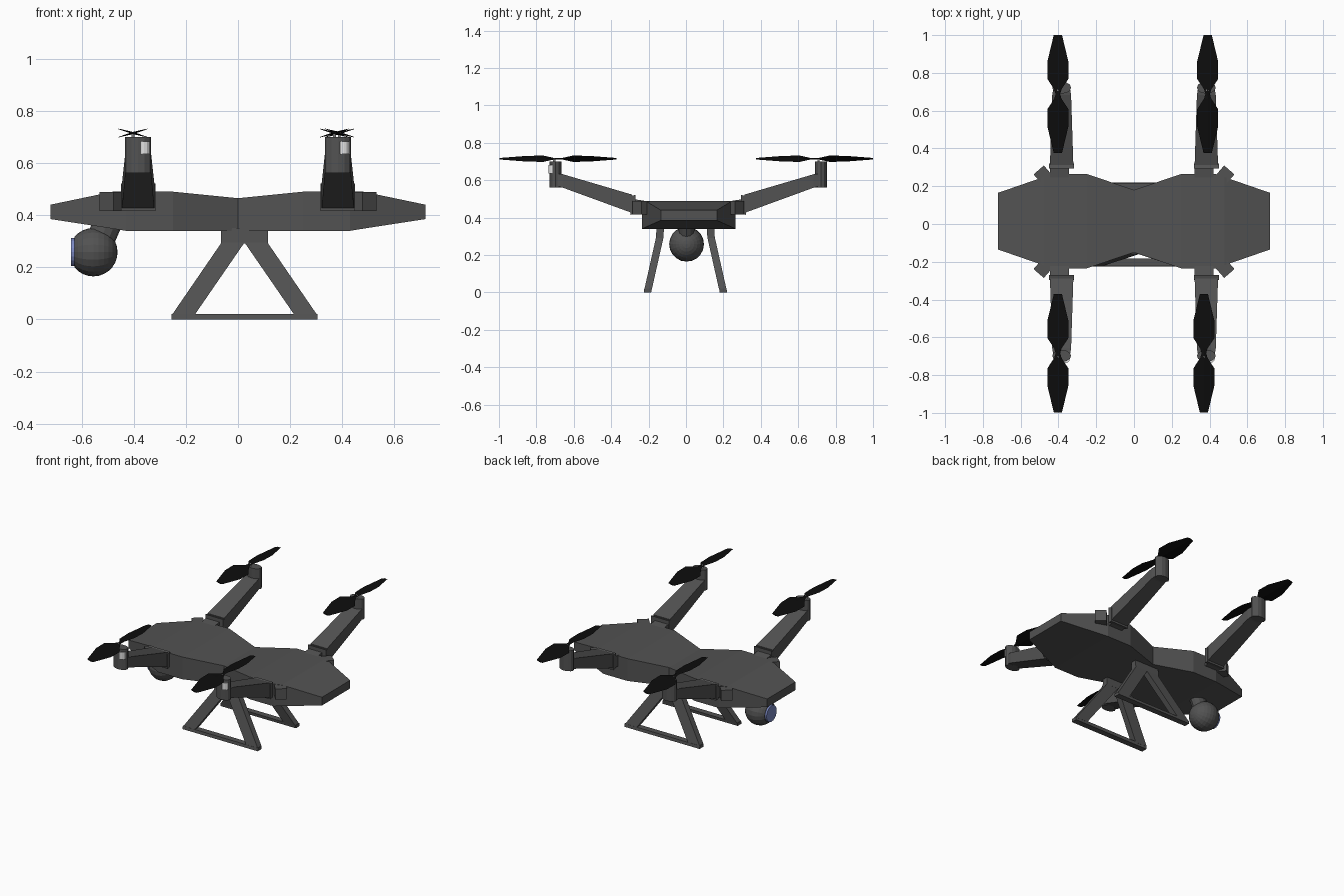
import bpy, bmesh, math
from mathutils import Matrix, Vector

if "Cube" in bpy.data.objects:
    bpy.data.objects.remove(bpy.data.objects["Cube"], do_unlink=True)


def material(name, rgb):
    m = bpy.data.materials.new(name)
    m.use_nodes = True
    m.diffuse_color = (*rgb, 1)
    m.node_tree.nodes["Principled BSDF"].inputs["Base Color"].default_value = (*rgb, 1)
    return m


GREY = material("dark_grey", (0.085, 0.085, 0.085))
BLACK = material("black", (0.004, 0.004, 0.004))
WHITE = material("off_white", (0.75, 0.75, 0.75))
BLUE = material("lens_blue", (0.2, 0.25, 0.55))
YC = 0.012  # centre line of the airframe


def finish(name, bm, mat):
    bmesh.ops.recalc_face_normals(bm, faces=bm.faces)
    me = bpy.data.meshes.new(name)
    bm.to_mesh(me)
    bm.free()
    me.materials.append(mat)
    ob = bpy.data.objects.new(name, me)
    bpy.context.collection.objects.link(ob)
    return ob


def loft(name, rings, mat):
    """Skin a closed solid through rings of equal point count."""
    bm = bmesh.new()
    vs = [[bm.verts.new(p) for p in r] for r in rings]
    n = len(vs[0])
    for a, b in zip(vs, vs[1:]):
        for i in range(n):
            j = (i + 1) % n
            bm.faces.new((a[i], a[j], b[j], b[i]))
    bm.faces.new(vs[0])
    bm.faces.new(vs[-1])
    return finish(name, bm, mat)


def ring_x(x, y, hy, z0, z1):
    return [(x, y - hy, z0), (x, y + hy, z0), (x, y + hy, z1), (x, y - hy, z1)]


def ring_y(y, x, hx, z0, z1):
    return [(x - hx, y, z0), (x + hx, y, z0), (x + hx, y, z1), (x - hx, y, z1)]


def rod(name, mat, a, b, r, sides=12, squash=1.0):
    """Prism between two points, squashed along its local y."""
    a, b = Vector(a), Vector(b)
    d = b - a
    rot = d.to_track_quat('Z', 'Y').to_matrix().to_4x4() if abs(d.x) + abs(d.y) > 1e-6 else Matrix()
    bm = bmesh.new()
    bmesh.ops.create_cone(bm, cap_ends=True, segments=sides, radius1=r, radius2=r, depth=d.length,
                          matrix=Matrix.Translation((a + b) / 2) @ rot @ Matrix.Diagonal((1, squash, 1, 1)))
    return finish(name, bm, mat)


# Waisted body
half = [(0.72, 0.15, 0.385, 0.44), (0.48, 0.233, 0.348, 0.49), (0.43, 0.25, 0.34, 0.49),
        (0.25, 0.25, 0.34, 0.49)]
stations = [(-x, *r) for x, *r in half] + [(0, 0.165, 0.34, 0.465)] + half[::-1]
loft("body", [ring_x(x, 0.015, *r) for x, *r in stations], GREY)


def propeller(name, cx, cy, cz):
    """Two pitched blades as thin twisted lofts."""
    profile = [(0.0, 0.012, 0), (0.025, 0.02, 14), (0.08, 0.058, 17), (0.17, 0.058, 15),
               (0.313, 0.022, 10)]
    for k, s in (("a", 1), ("b", -1)):
        rings = []
        for d, w, deg in profile:
            c, sn = math.cos(math.radians(deg)) * s, math.sin(math.radians(deg))
            rings.append([(cx + u * w * c - t * sn * s, cy + s * d, cz + u * w * sn + t)
                          for u, t in ((-1, 0), (0, -0.004), (1, 0), (0, 0.004))])
        loft(f"{name}_blade_{k}", rings, BLACK)


# Arms, motors and propellers at the four corners
for side, sx in (("right", -1), ("left", 1)):
    for end, sy in (("front", -1), ("back", 1)):
        tag = f"{end}_{side}"
        x = sx * 0.383

        def at(d):
            return YC + sy * d

        loft("arm_joint_" + tag, [ring_y(at(0.2), x - 0.012, 0.05, 0.415, 0.485),
                                  ring_y(at(0.3), x - 0.012, 0.05, 0.425, 0.50)], GREY)
        loft("arm_collar_" + tag, [ring_y(at(0.282), x, 0.066, 0.42, 0.522),
                                   ring_y(at(0.308), x, 0.066, 0.415, 0.515)], GREY)
        loft("arm_" + tag, [ring_y(at(0.30), x, 0.062, 0.425, 0.523),
                            ring_y(at(0.67), x, 0.05, 0.56, 0.632),
                            ring_y(at(0.70), x, 0.045, 0.568, 0.635)], GREY)
        my = at(0.71)
        rod("motor_" + tag, GREY, (x, my, 0.562), (x, my, 0.70), 0.05, 12, 0.64)
        if sy < 0:
            rod("motor_insert_" + tag, WHITE, (x + 0.023, my - 0.016, 0.635),
                (x + 0.023, my - 0.016, 0.682), 0.021)
        px = -0.403 if sx < 0 else 0.38 + 0.01 * sy
        py = 0.002 + sy * 0.686
        rod("rotor_shaft_" + tag, WHITE, (px, py + 0.02 * sy, 0.69), (px, py + 0.02 * sy, 0.718), 0.006, 8)
        propeller("propeller_" + tag, px, py, 0.715)

        # Angled corner block
        bm = bmesh.new()
        bmesh.ops.create_cube(bm, size=1, matrix=Matrix.Translation((sx * 0.462, at(0.225), 0.452))
                              @ Matrix.Rotation(-sx * sy * math.radians(41), 4, 'Z')
                              @ Matrix.Diagonal((0.072, 0.13, 0.072, 1)))
        finish("corner_block_" + tag, bm, GREY)

# Splayed triangular landing legs
LX = 0.025
for end, s in (("front", -1), ("back", 1)):
    def leg_ring(z, x0, x1, y):
        yc = s * y - 0.003
        return [(LX + x0, yc - 0.02, z), (LX + x1, yc - 0.02, z),
                (LX + x1, yc + 0.02, z), (LX + x0, yc + 0.02, z)]

    loft(f"{end}_leg_mount", [leg_ring(0.292, -0.09, 0.09, 0.137), leg_ring(0.35, -0.09, 0.09, 0.135)], GREY)
    loft(f"{end}_leg_foot", [leg_ring(0, -0.28, 0.28, 0.203), leg_ring(0.02, -0.28, 0.28, 0.2)], GREY)
    for name, m in (("right", -1), ("left", 1)):
        loft(f"{end}_leg_{name}_strut", [leg_ring(0.015, m * 0.28, m * 0.193, 0.2),
                                         leg_ring(0.295, m * 0.088, 0, 0.137)], GREY)

# Ball camera with a flat lens facing -x
CAM = Vector((-0.555, 0.003, 0.258))
bm = bmesh.new()
bmesh.ops.create_uvsphere(bm, u_segments=20, v_segments=14, radius=0.093,
                          matrix=Matrix.Translation(CAM) @ Matrix.Rotation(math.pi / 2, 4, 'Y'))
bmesh.ops.bisect_plane(bm, geom=bm.verts[:] + bm.edges[:] + bm.faces[:], plane_co=CAM - Vector((0.073, 0, 0)),
                       plane_no=(-1, 0, 0), clear_outer=True)
bmesh.ops.holes_fill(bm, edges=bm.edges)
finish("camera_ball", bm, GREY)
rod("camera_lens", BLUE, CAM - Vector((0.065, 0, 0)), CAM - Vector((0.085, 0, 0)), 0.054, 20)
rod("camera_mount", GREY, (-0.53, CAM.y, 0.30), (-0.50, CAM.y, 0.37), 0.042, 12, 1.3)
